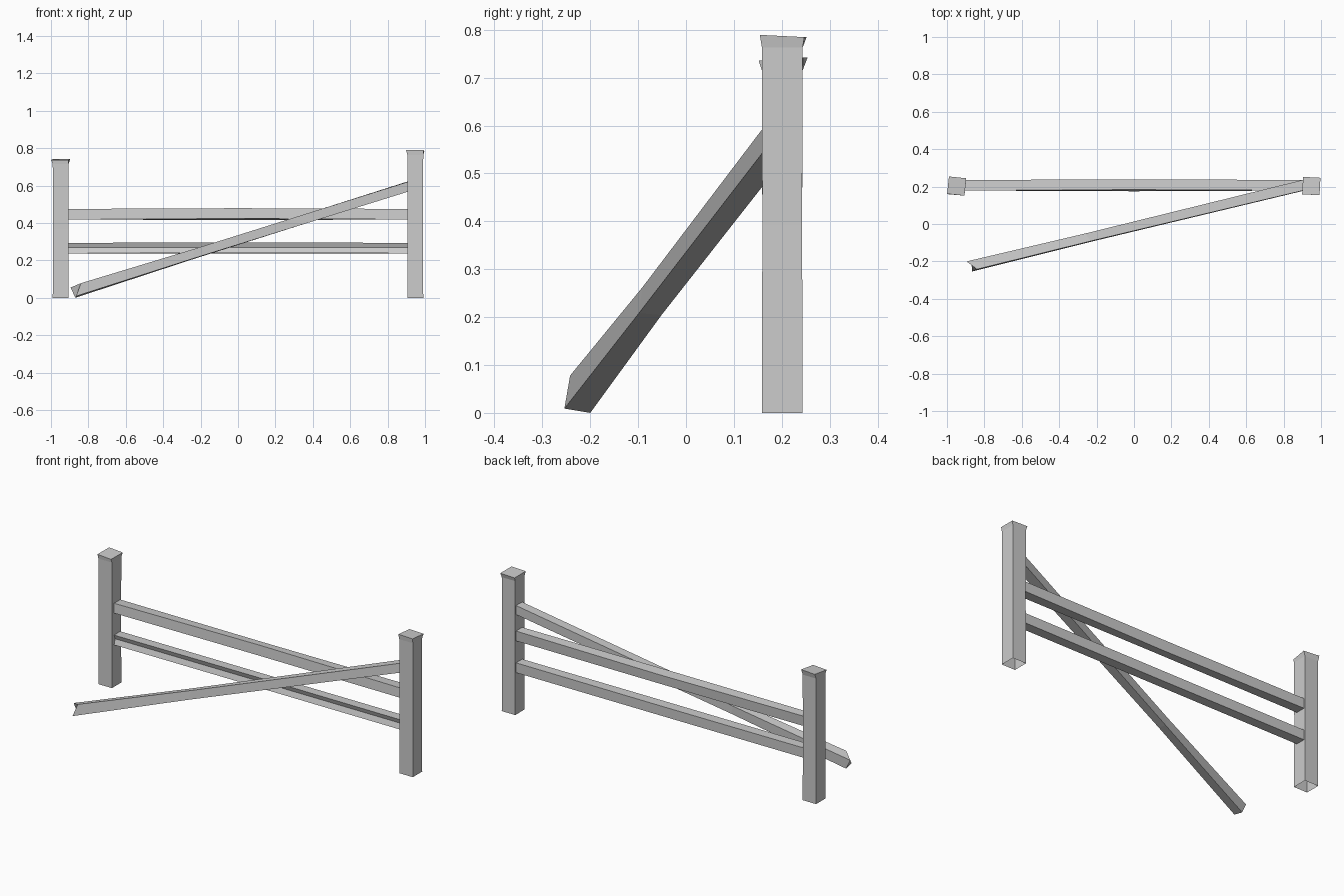
import bpy
import math
from mathutils import Vector

if "Cube" in bpy.data.objects:
    bpy.data.objects.remove(bpy.data.objects["Cube"])


def loft(name, rings, cap_start=True, cap_end=True):
    """Skin a list of equal-length point rings into one object."""
    n = len(rings[0])
    verts = [tuple(p) for r in rings for p in r]
    faces = []
    for i in range(len(rings) - 1):
        for j in range(n):
            a, b = i * n + j, i * n + (j + 1) % n
            faces.append((a, b, b + n, a + n))
    if cap_start:
        faces.append(tuple(reversed(range(n))))
    if cap_end:
        faces.append(tuple(range(len(verts) - n, len(verts))))
    me = bpy.data.meshes.new(name)
    me.from_pydata(verts, [], faces)
    me.update()
    ob = bpy.data.objects.new(name, me)
    bpy.context.collection.objects.link(ob)
    return ob


def square(cx, cy, z, half, yaw=0.0, tilt=0.0):
    """Level square ring, optionally turned and tilted along y."""
    pts = []
    for k in range(4):
        a = math.radians(-135 + 90 * k + yaw)
        dx, dy = (half * math.sqrt(2) * f(a) for f in (math.cos, math.sin))
        pts.append((cx + dx, cy + dy, z + tilt * dy))
    return pts


# Posts: hand-hewn shaft, open underneath, flared turned top
def post(name, cx, height, yaw, tilt):
    loft(name, [
        square(cx, 0.201, 0, 0.0425),
        square(cx, 0.201, height * 0.5, 0.0415),
        square(cx, 0.201, height - 0.024, 0.0425),
        square(cx, 0.203, height, 0.0465, yaw, tilt),
    ], cap_start=False)


post("left_post", -0.948, 0.739, -6, 0.07)
post("right_post", 0.948, 0.787, -3, -0.05)


# Rails: section in (y, z), twisted slightly at mid-span
def rail(name, section, cz, twist):
    rings = []
    for x, ang in ((-0.908, 0), (0, twist), (0.908, 0)):
        c, s = math.cos(math.radians(ang)), math.sin(math.radians(ang))
        rings.append([(x, 0.207 + c * y - s * z, cz + s * y + c * z)
                      for y, z in section])
    loft(name, rings)


h = 0.028
box = [(-h, -h), (h, -h), (h, h), (-h, h)]
grooved = box + [(-h + 0.01, 0.003)]
rail("upper_rail", box, 0.447, -9)
rail("lower_rail", grooved, 0.266, -2)

# Fallen rail: leans from the ground in front up to the right post
low = [Vector(p) for p in ((-0.895, -0.2, 0.055), (-0.84, -0.242, 0.078),
                           (-0.865, -0.254, 0.009), (-0.87, -0.2, 0.0))]
high = [Vector(p) for p in ((0.908, 0.237, 0.622), (0.908, 0.18, 0.62),
                            (0.908, 0.178, 0.567), (0.908, 0.236, 0.57))]
mid = [a.lerp(b, 0.35) for a, b in zip(low, high)]
centre = sum(mid, Vector()) / 4
mid = [centre.lerp(p, 0.85) for p in mid]
loft("fallen_rail", [low, mid, high])
